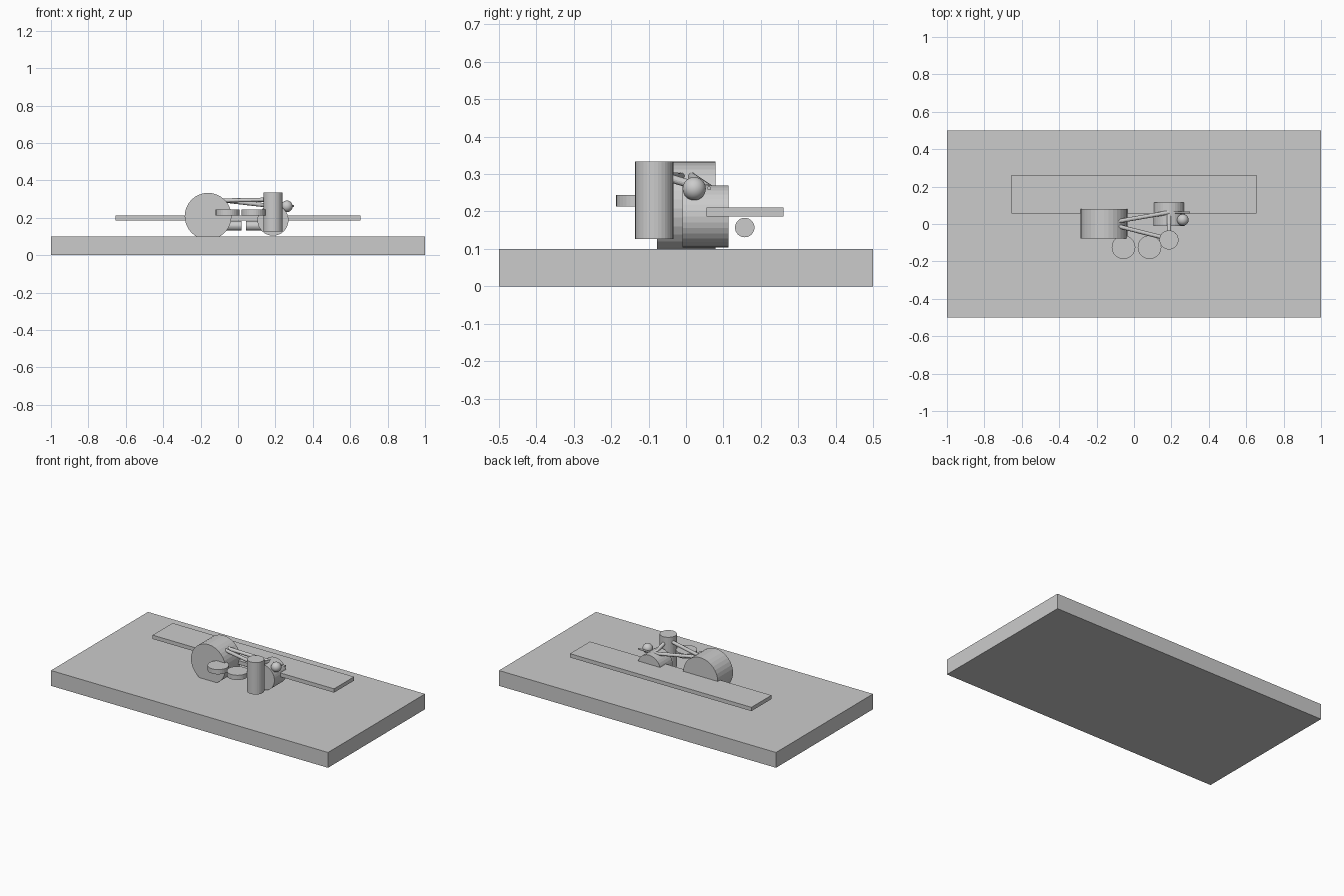
import bpy
from mathutils import Vector

if "Cube" in bpy.data.objects:
    bpy.data.objects.remove(bpy.data.objects["Cube"])


def box(name, lo, hi):
    lo, hi = Vector(lo), Vector(hi)
    bpy.ops.mesh.primitive_cube_add(size=1, location=(lo + hi) / 2)
    o = bpy.context.object
    o.name = name
    o.scale = hi - lo
    bpy.ops.object.transform_apply(location=False, rotation=False)
    return o


def tube(name, a, b, r, sides=32):
    a, b = Vector(a), Vector(b)
    bpy.ops.mesh.primitive_cylinder_add(vertices=sides, radius=r, depth=(b - a).length,
                                        location=(a + b) / 2)
    o = bpy.context.object
    o.name = name
    o.rotation_euler = (b - a).to_track_quat('Z', 'Y').to_euler()
    return o


# Slab and raised plank
box("base_slab", (-1, -0.5, 0), (1, 0.5, 0.1))
box("plank", (-0.655, 0.055, 0.186), (0.655, 0.261, 0.211))

# Large and small drums lying along y
tube("large_drum", (-0.16, -0.078, 0.208), (-0.16, 0.079, 0.208), 0.125)
tube("small_drum", (0.187, -0.01, 0.187), (0.187, 0.114, 0.187), 0.083)

# Upright post
tube("post", (0.187, -0.085, 0.126), (0.187, -0.085, 0.334), 0.051)

# Pair of flat discs in front
for side, x in (("left", -0.056), ("right", 0.083)):
    tube(side + "_disc", (x, -0.124, 0.213), (x, -0.124, 0.244), 0.063)

# Pair of rollers under the plank
for side, s in (("left", -1), ("right", 1)):
    tube(side + "_roller", (0.03 + s * 0.012, 0.157, 0.157),
         (0.03 + s * 0.13, 0.157, 0.157), 0.026)

# Linking rods between drums and post
tube("rear_rod", (-0.1, 0.012, 0.295), (0.187, 0.062, 0.262), 0.011, 16)
tube("front_rod", (-0.1, -0.008, 0.292), (0.187, -0.08, 0.297), 0.011, 16)
tube("cross_rod", (0.187, -0.08, 0.3), (0.187, 0.062, 0.258), 0.011, 16)

# Ball and small pin
bpy.ops.mesh.primitive_uv_sphere_add(segments=32, ring_count=16, radius=0.031,
                                     location=(0.261, 0.022, 0.261))
bpy.context.object.name = "ball"
bpy.ops.object.shade_smooth_by_angle()
tube("pin", (0.18, 0.062, 0.262), (0.3, 0.062, 0.262), 0.005, 12)
